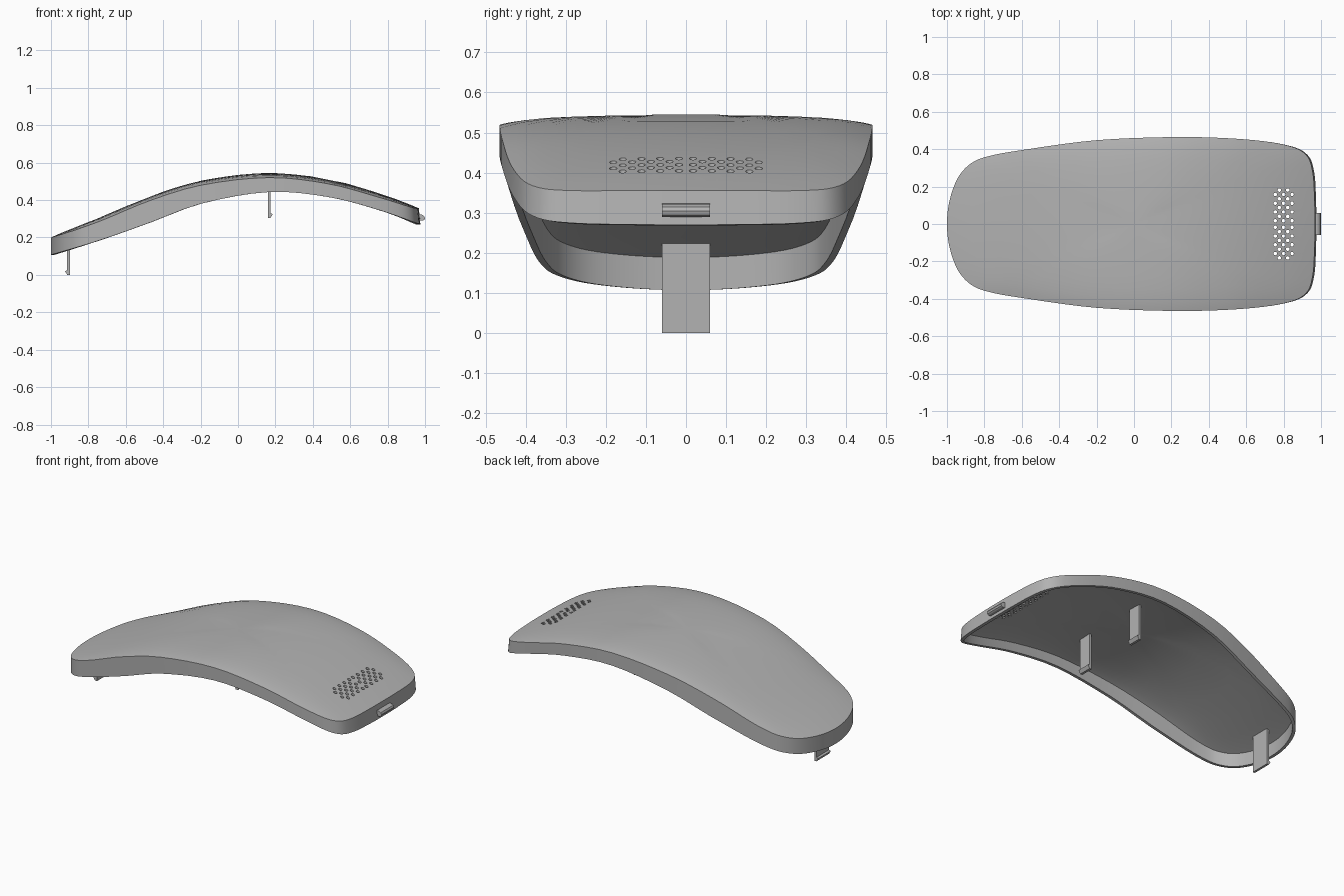
import bpy, bmesh, math
from mathutils import Vector

cube = bpy.data.objects.get("Cube")
if cube:
    bpy.data.objects.remove(cube, do_unlink=True)

grey = bpy.data.materials.new("plain grey")
grey.use_nodes = True
grey.diffuse_color = (0.45, 0.45, 0.45, 1)
grey.node_tree.nodes["Principled BSDF"].inputs["Base Color"].default_value = (0.45, 0.45, 0.45, 1)


def make_object(name, bm):
    mesh = bpy.data.meshes.new(name)
    bm.to_mesh(mesh)
    bm.free()
    obj = bpy.data.objects.new(name, mesh)
    bpy.context.collection.objects.link(obj)
    mesh.materials.append(grey)
    return obj


def select_only(obj):
    bpy.ops.object.select_all(action='DESELECT')
    obj.select_set(True)
    bpy.context.view_layer.objects.active = obj


def height(points, x):
    """Smooth curve through (x, z) points."""
    n = len(points)
    x = min(max(x, points[0][0]), points[-1][0])
    i = next(k for k in range(n - 1) if x <= points[k + 1][0])

    def slope(k):
        a, b = points[max(k - 1, 0)], points[min(k + 1, n - 1)]
        return (b[1] - a[1]) / (b[0] - a[0])

    (x0, z0), (x1, z1) = points[i], points[i + 1]
    w = x1 - x0
    t = (x - x0) / w
    return ((1 + 2 * t) * (1 - t) ** 2 * z0 + t * (1 - t) ** 2 * w * slope(i)
            + t * t * (3 - 2 * t) * z1 + t * t * (t - 1) * w * slope(i + 1))


def closed_curve(points, steps):
    """Closed smooth curve through plan points."""
    n, out = len(points), []
    for i in range(n):
        a, b, c, d = (Vector(points[(i + k) % n]) for k in (-1, 0, 1, 2))
        for s in range(steps):
            t = s / steps
            out.append(b + (c - a) * t / 2 + (a * 2 - b * 5 + c * 4 - d) * t * t / 2
                       + (b * 3 - a - c * 3 + d) * t ** 3 / 2)
    return out


# Profiles of the crown line, the lower rim and half of the plan outline
CROWN = [(-1, .212), (-.74, .307), (-.47, .42), (-.2, .503), (.17, .545),
         (.49, .51), (.76, .436), (.967, .368)]
RIM = [(-1, .107), (-.74, .185), (-.47, .28), (-.2, .38), (.17, .443),
       (.49, .415), (.76, .345), (.975, .27)]
HALF = [(-1, 0), (-.985, .13), (-.94, .25), (-.87, .325), (-.78, .362), (-.6, .395),
        (-.2, .448), (.25, .465), (.6, .452), (.82, .42), (.92, .37), (.955, .28),
        (.965, .14), (.967, 0)]
outline = closed_curve([(x, -y) for x, y in HALF] + HALF[-2:0:-1], 5)


def top_z(x, y, s):
    return height(CROWN, x) - .013 * (y / .465) ** 2 - .012 * s ** 8


# Curved cover: concentric rings for the top, one more ring for the wall
bm = bmesh.new()
rings = []
for s in (.2, .4, .6, .75, .87, .95, 1):
    rings.append([bm.verts.new((p.x * s, p.y * s, top_z(p.x * s, p.y * s, s))) for p in outline])
wall = []
for p in outline:
    x = p.x + .008 * min(max((p.x - .7) / .25, 0), 1)
    wall.append(bm.verts.new((x, p.y, height(RIM, x))))
rings.append(wall)
n = len(outline)
for inner, outer in zip(rings, rings[1:]):
    for i in range(n):
        j = (i + 1) % n
        bm.faces.new((inner[i], outer[i], outer[j], inner[j]))
centre = bm.verts.new((0, 0, top_z(0, 0, 0)))
for i in range(n):
    bm.faces.new((centre, rings[0][i], rings[0][(i + 1) % n]))
cover = make_object("curved_cover", bm)

# Vent holes: staggered rows mirrored about the middle
bm = bmesh.new()
for side in (-1, 1):
    for col in range(8):
        for x in ((.755, .8, .845) if col % 2 == 0 else (.777, .822)):
            made = bmesh.ops.create_cone(bm, cap_ends=True, segments=12, radius1=.0095,
                                         radius2=.0095, depth=.3)
            bmesh.ops.translate(bm, verts=made["verts"],
                                vec=(x, side * (.0175 + .0234 * col), .42))
cutter = make_object("vent_cutter", bm)
cutter.hide_render = True

solid = cover.modifiers.new("thickness", 'SOLIDIFY')
solid.thickness = .018
solid.offset = -1
solid.use_even_offset = True
cut = cover.modifiers.new("vents", 'BOOLEAN')
cut.operation = 'DIFFERENCE'
cut.solver = 'EXACT'
cut.object = cutter
select_only(cover)
for name in ("thickness", "vents"):
    bpy.ops.object.modifier_apply(modifier=name)
bpy.data.objects.remove(cutter, do_unlink=True)
select_only(cover)
bpy.ops.object.shade_smooth_by_angle(angle=math.radians(35))


def extrude_profile(name, profile, y, width):
    """Extrude an (x, z) profile across y."""
    bm = bmesh.new()
    face = bm.faces.new([bm.verts.new((px, y - width / 2, pz)) for px, pz in profile])
    made = bmesh.ops.extrude_face_region(bm, geom=[face])
    bmesh.ops.translate(bm, vec=(0, width, 0),
                        verts=[v for v in made["geom"] if isinstance(v, bmesh.types.BMVert)])
    bmesh.ops.recalc_face_normals(bm, faces=bm.faces)
    return make_object(name, bm)


def clip(name, x, y, width, bottom, top, facing):
    """Thin snap clip with a barb at its lower end."""
    shape = [(-.007, top), (-.007, 0), (.007, 0), (.019, .02), (.007, .024), (.007, top)]
    profile = [(x + facing * px, pz if pz == top else bottom + pz) for px, pz in shape]
    extrude_profile(name, profile, y, width)


# Snap clips under the cover
clip("rear_clip", -.906, 0, .12, 0, .228, -1)
clip("left_clip", .167, .21, .08, .305, .53, 1)
clip("right_clip", .167, -.21, .08, .305, .53, 1)

# Latch tab on the end wall
extrude_profile("latch_tab", [(.96, .323), (.982, .322), (.995, .315), (1, .305),
                              (.997, .295), (.988, .29), (.965, .29)], 0, .12)
